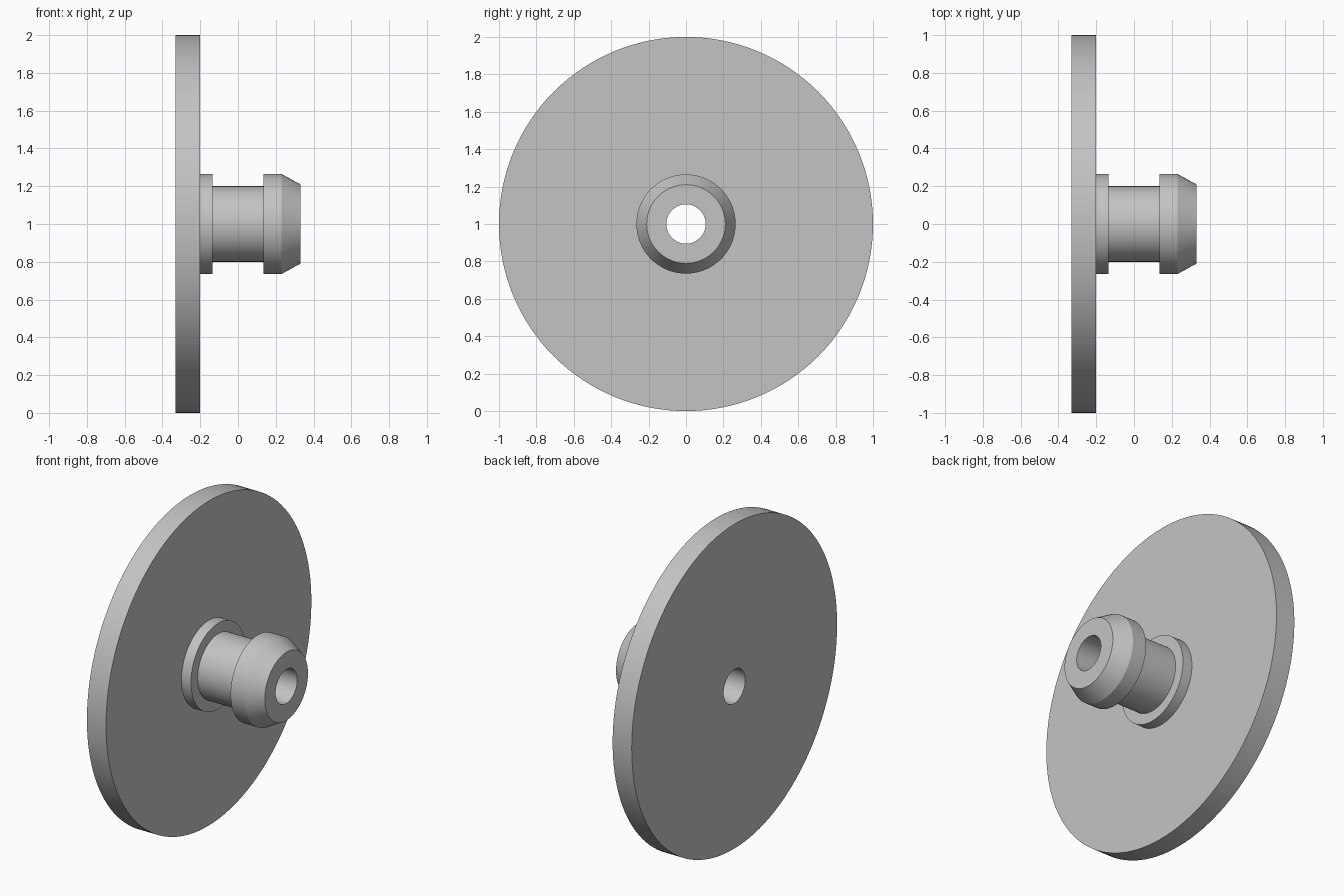
import bpy
import bmesh
from math import cos, sin, tau, radians

SEGMENTS = 128
BORE, SHAFT, COLLAR, TIP, RIM = 0.105, 0.2, 0.265, 0.21, 1.0
BACK, FACE, FRONT = -0.33, -0.2, 0.33

cube = bpy.data.objects.get("Cube")
if cube:
    bpy.data.objects.remove(cube, do_unlink=True)

# Plain grey for the whole model
grey = bpy.data.materials.new("plain_grey")
grey.use_nodes = True
colour = (0.55, 0.55, 0.55, 1)
grey.diffuse_color = colour
grey.node_tree.nodes["Principled BSDF"].inputs["Base Color"].default_value = colour


def lathe(name, profile):
    """Revolve (x, radius) points around the horizontal axis."""
    bm = bmesh.new()
    angles = [tau * i / SEGMENTS for i in range(SEGMENTS)]
    rings = [[bm.verts.new((x, r * cos(a), r * sin(a))) for a in angles]
             for x, r in profile]
    for near, far in zip(rings, rings[1:]):
        for i in range(SEGMENTS):
            j = (i + 1) % SEGMENTS
            bm.faces.new((near[i], near[j], far[j], far[i]))
    mesh = bpy.data.meshes.new(name)
    bm.to_mesh(mesh)
    bm.free()
    mesh.materials.append(grey)
    obj = bpy.data.objects.new(name, mesh)
    bpy.context.collection.objects.link(obj)
    obj.location.z = RIM
    bpy.ops.object.select_all(action="DESELECT")
    obj.select_set(True)
    bpy.context.view_layer.objects.active = obj
    bpy.ops.object.shade_smooth_by_angle(angle=radians(20))


# Large thin disc, left open where the stud joins it
lathe("disc", [(BACK, BORE), (BACK, RIM), (FACE, RIM), (FACE, COLLAR)])

# Stud: collar, shaft, chamfered head, then the through bore
lathe("stud", [(FACE, COLLAR), (-0.135, COLLAR), (-0.135, SHAFT),
               (0.135, SHAFT), (0.135, COLLAR), (0.23, COLLAR),
               (FRONT, TIP), (FRONT, BORE), (BACK, BORE)])
